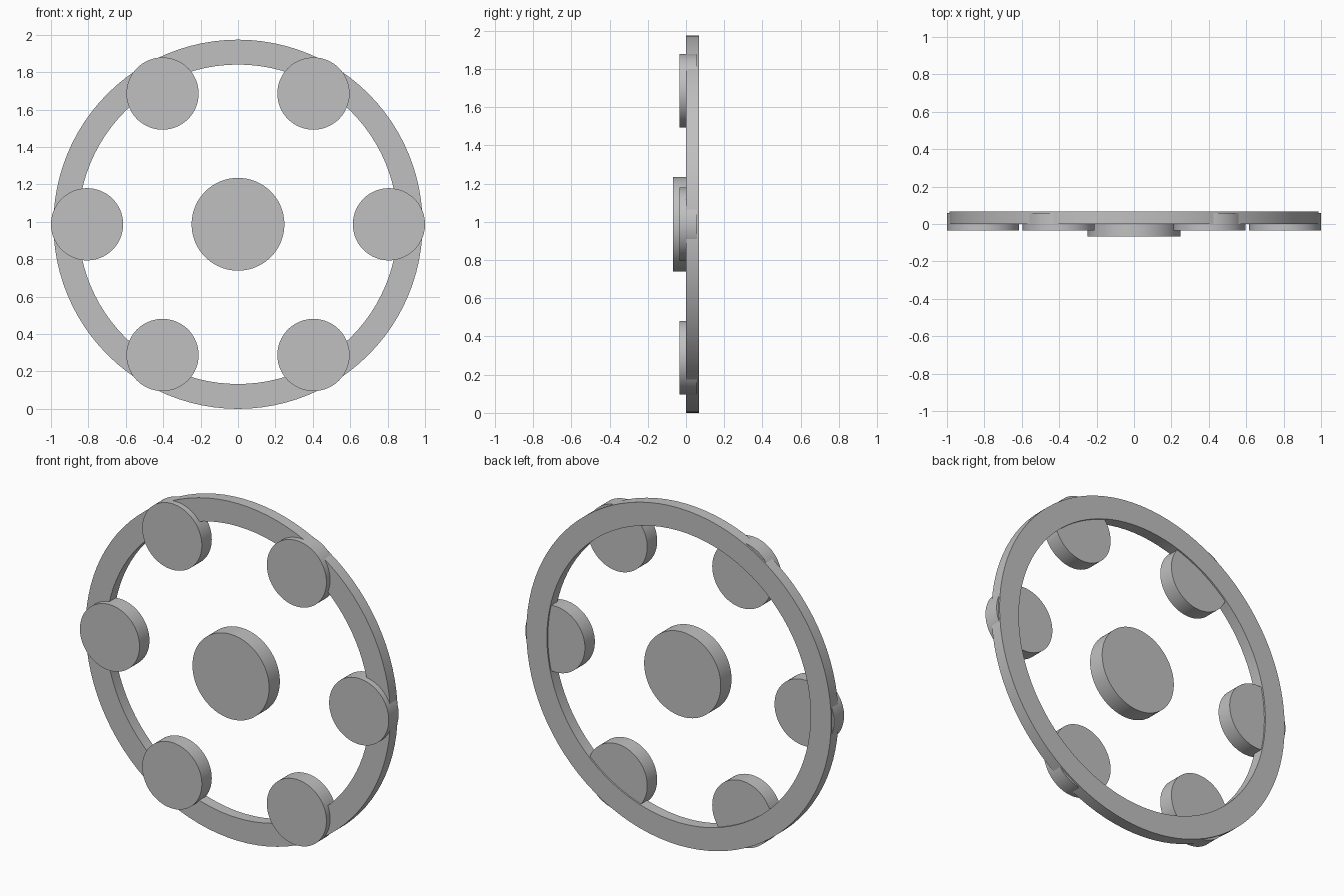
import bpy, bmesh, math

cube = bpy.data.objects.get("Cube")
if cube:
    bpy.data.objects.remove(cube, do_unlink=True)

RING_R = 0.987      # outer radius, also the height of the centre
SEG = 96

grey = bpy.data.materials.new("light_grey")
grey.use_nodes = True
colour = (0.53, 0.53, 0.53, 1)
grey.diffuse_color = colour
grey.node_tree.nodes["Principled BSDF"].inputs["Base Color"].default_value = colour


def finish(name, bm):
    """Turn a bmesh into a shaded object."""
    bmesh.ops.recalc_face_normals(bm, faces=bm.faces)
    mesh = bpy.data.meshes.new(name)
    bm.to_mesh(mesh)
    bm.free()
    mesh.materials.append(grey)
    obj = bpy.data.objects.new(name, mesh)
    bpy.context.collection.objects.link(obj)
    bpy.ops.object.select_all(action='DESELECT')
    obj.select_set(True)
    bpy.context.view_layer.objects.active = obj
    bpy.ops.object.shade_smooth_by_angle(angle=math.radians(30))
    return obj


def disc(name, x, z, radius, front, back):
    """Solid round plate facing the front."""
    bm = bmesh.new()
    bmesh.ops.create_cone(bm, cap_ends=True, segments=SEG, radius1=radius,
                          radius2=radius, depth=back - front)
    for v in bm.verts:
        px, py, pz = v.co
        v.co = (x + px, (front + back) / 2 - pz, z + py)
    return finish(name, bm)


def ring(name, outer, inner, front, back):
    """Rectangular section swept round the centre."""
    bm = bmesh.new()
    section = [(outer, front), (outer, back), (inner, back), (inner, front)]
    loops = []
    for i in range(SEG):
        a = math.tau * i / SEG
        loops.append([bm.verts.new((r * math.cos(a), y, RING_R + r * math.sin(a)))
                      for r, y in section])
    for i in range(SEG):
        p, q = loops[i], loops[(i + 1) % SEG]
        for j in range(4):
            k = (j + 1) % 4
            bm.faces.new((p[j], p[k], q[k], q[j]))
    return finish(name, bm)


# Rim and central hub
ring("rim", RING_R, 0.854, 0, 0.067)
disc("hub", 0, RING_R, 0.248, -0.067, 0.033)

# Six round pads spaced evenly on the rim
for i in range(6):
    a = math.tau * i / 6
    disc(f"rim_pad_{i + 1}", 0.807 * math.cos(a), RING_R + 0.807 * math.sin(a),
         0.193, -0.034, 0.058)
